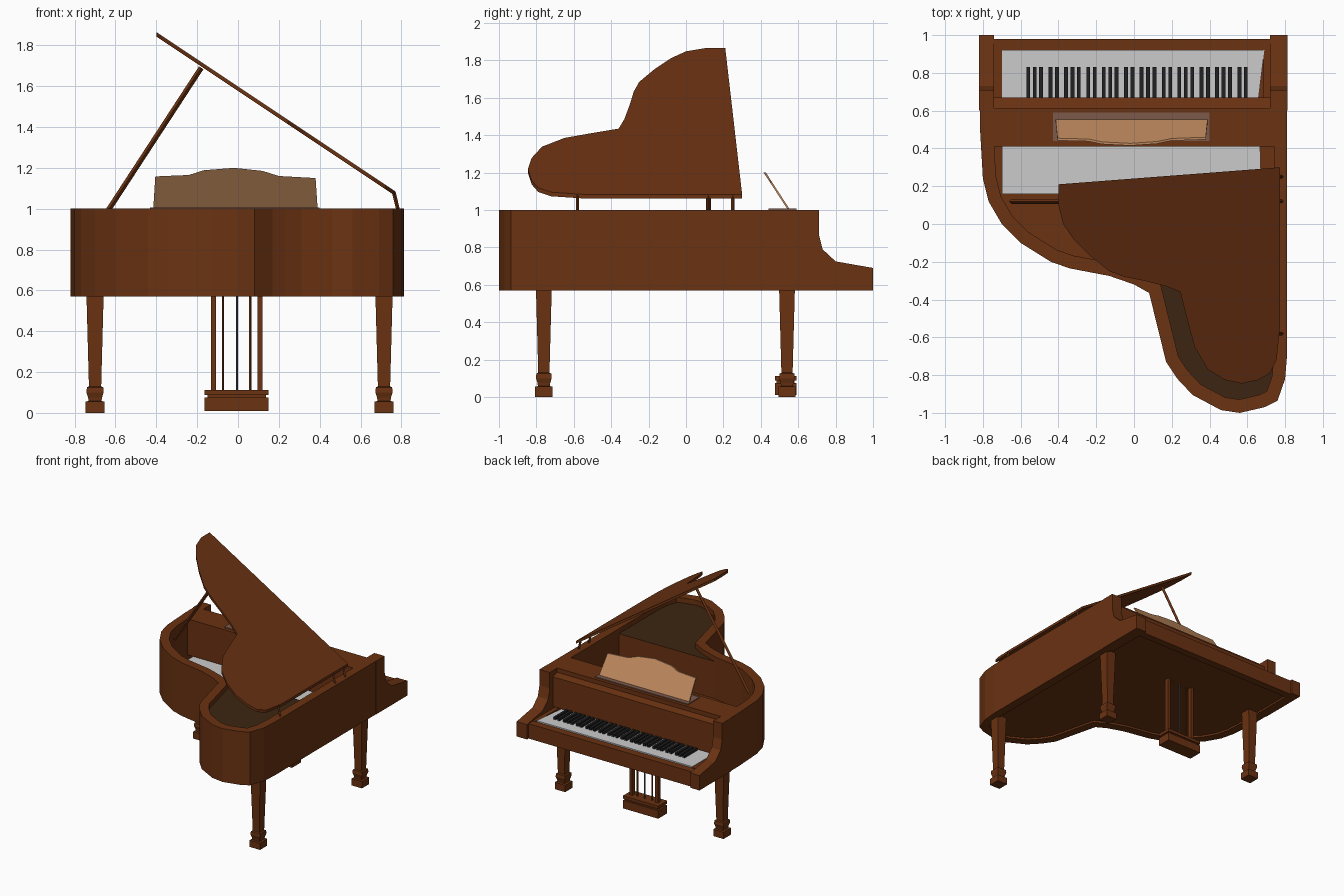
import bpy, bmesh
from mathutils import Vector, Matrix

if "Cube" in bpy.data.objects:
    bpy.data.objects.remove(bpy.data.objects["Cube"])


def material(name, rgb):
    m = bpy.data.materials.new(name)
    m.use_nodes = True
    m.diffuse_color = (*rgb, 1)
    bsdf = next(n for n in m.node_tree.nodes if n.type == "BSDF_PRINCIPLED")
    bsdf.inputs["Base Color"].default_value = (*rgb, 1)
    bsdf.inputs["Roughness"].default_value = 0.6
    return m


WOOD = material("red brown wood", (0.145, 0.032, 0.006))
DARK = material("dark soundboard", (0.045, 0.018, 0.006))
TAN = material("tan wood", (0.52, 0.25, 0.11))
TRAY = material("grey brown trim", (0.2, 0.1, 0.07))
IVORY = material("pale grey", (0.6, 0.6, 0.6))
BLACK = material("black", (0.015, 0.015, 0.015))
STEEL = material("dark steel", (0.08, 0.08, 0.09))


def finish(name, bm, *mats):
    bmesh.ops.recalc_face_normals(bm, faces=bm.faces[:])
    mesh = bpy.data.meshes.new(name)
    bm.to_mesh(mesh)
    bm.free()
    for m in mats:
        mesh.materials.append(m)
    ob = bpy.data.objects.new(name, mesh)
    bpy.context.collection.objects.link(ob)
    return ob


def prism(name, pts, lo, hi, mat, axis="z"):
    """Extrude a flat outline between lo and hi along an axis."""
    place = {"x": lambda a, b, h: (h, a, b),
             "y": lambda a, b, h: (a, h, b),
             "z": lambda a, b, h: (a, b, h)}[axis]
    bm = bmesh.new()
    rings = [[bm.verts.new(place(a, b, h)) for a, b in pts] for h in (lo, hi)]
    for ring in rings:
        bm.faces.new(ring)
    for i in range(len(pts)):
        j = (i + 1) % len(pts)
        bm.faces.new((rings[0][i], rings[0][j], rings[1][j], rings[1][i]))
    return finish(name, bm, mat)


def box(name, x0, x1, y0, y1, z0, z1, mat):
    return prism(name, [(x0, y0), (x1, y0), (x1, y1), (x0, y1)], z0, z1, mat)


def bar(name, p, q, r, mat, sides=4):
    p, q = Vector(p), Vector(q)
    turn = (q - p).to_track_quat("Z", "Y").to_matrix().to_4x4()
    bm = bmesh.new()
    bmesh.ops.create_cone(bm, cap_ends=True, segments=sides, radius1=r, radius2=r,
                          depth=(q - p).length,
                          matrix=Matrix.Translation((p + q) / 2) @ turn)
    return finish(name, bm, mat)


def square_loft(name, cx, cy, rings, mat):
    """Stack of squares given as (height, half width)."""
    bm = bmesh.new()
    loops = [[bm.verts.new((cx + sx * h, cy + sy * h, z))
              for sx, sy in ((-1, -1), (1, -1), (1, 1), (-1, 1))] for z, h in rings]
    bm.faces.new(loops[0])
    bm.faces.new(loops[-1])
    for a, b in zip(loops, loops[1:]):
        for i in range(4):
            j = (i + 1) % 4
            bm.faces.new((a[i], a[j], b[j], b[i]))
    return finish(name, bm, mat)


def inset_path(pts, t):
    """Offset an open path to its left by t with mitred corners."""
    pts = [Vector(p) for p in pts]
    out = []
    for i, p in enumerate(pts):
        d0 = (p - pts[i - 1]).normalized() if i else None
        d1 = (pts[i + 1] - p).normalized() if i + 1 < len(pts) else None
        d0, d1 = d0 or d1, d1 or d0
        n0, n1 = Vector((-d0.y, d0.x)), Vector((-d1.y, d1.x))
        m = (n0 + n1).normalized()
        out.append(tuple(p + m * (t / m.dot(n0))))
    return out


# Curved case rim
outer = [(-.815, .71), (-.815, .5), (-.8, .24), (-.77, .12), (-.7, 0), (-.6, -.1),
         (-.44, -.2), (-.34, -.235), (-.13, -.275), (0, -.32), (.08, -.365),
         (.17, -.73), (.23, -.82), (.31, -.905), (.46, -.985), (.56, -1),
         (.69, -.97), (.76, -.935), (.8, -.82), (.81, -.7), (.81, .71)]
inner = inset_path(outer, 0.07)
prism("case_rim", outer + inner[::-1], 0.57, 1.0, WOOD)

# Bottom board, slightly recessed
prism("bottom_board", inner + [(.74, .95), (-.745, .95)], 0.585, 0.66, WOOD)

# Raised tail soundboard: dark on top, wood on its walls
tail = [p for p in inner if p[1] < -.19]
sound = prism("tail_soundboard", tail + [(inner[-1][0], -.2)], 0.62, 0.96, WOOD)
sound.data.materials.append(DARK)
for f in sound.data.polygons:
    f.material_index = 1 if f.normal.z > 0.9 else 0

# Scooped key arms
arm = [(.6, .57), (1, .57), (1, .69), (.8, .725), (.73, .79), (.71, .87), (.71, 1), (.6, 1)]
prism("right_arm", arm, -.82, -.74, WOOD, "x")
prism("left_arm", arm, .72, .812, WOOD, "x")

# Keyboard and its surround
box("key_slip", -.74, .72, .92, .98, .57, .69, WOOD)
prism("white_keys", [(-.7, .16), (.675, .16), (.66, .67), (.69, .92), (-.7, .92)],
      .655, .7, IVORY)
for side, x0, x1 in (("right", -.745, -.7), ("left", .685, .73)):
    box(side + "_key_block", x0, x1, .62, .925, .62, .695, WOOD)
for octave in range(6):
    for k, dx in enumerate((0, .034, .068, .118, .152)):
        x = -.56 + octave * .2 + dx
        box(f"black_key_{octave}_{k}", x - .01, x + .01, .66, .83, .69, .72, BLACK)
prism("fallboard", [(.41, .71), (.67, .71), (.67, .95), (.615, .965), (.615, 1), (.41, 1)],
      -.75, .745, WOOD, "x")

# Music desk and tray
box("desk_tray", -.43, .4, .44, .59, .998, 1.007, TRAY)
desk = prism("music_desk", [(-.415, 1), (.39, 1), (.38, 1.15), (.2, 1.16), (.12, 1.185),
                            (-.02, 1.2), (-.17, 1.188), (-.24, 1.165), (-.405, 1.158)],
             .545, .557, TAN, "y")
for v in desk.data.vertices:
    v.co.y -= (v.co.z - 1) * .65

# Raised lid, sloping up from the straight side
lid = prism("lid", [(-.4, .21), (-.4, .1), (-.375, 0), (-.32, -.08), (-.23, -.17),
                    (-.13, -.25), (-.05, -.28), (.05, -.3), (.17, -.33), (.245, -.36),
                    (.28, -.5), (.32, -.65), (.39, -.77), (.48, -.825), (.57, -.845),
                    (.66, -.825), (.72, -.79), (.755, -.72), (.772, -.55), (.772, .3)],
            -.012, .01, WOOD)
for v in lid.data.vertices:
    v.co.z += 1.075 + (.77 - v.co.x) / 1.5

# Lid prop and hinge posts
bar("lid_prop", (-.65, .12, .97), (-.18, .12, 1.69), .013, WOOD)
for i, y in enumerate((-.58, .12, .25)):
    bar(f"hinge_post_{i}", (.785, y, .99), (.763, y, 1.08), .009, WOOD)

# Three tapered legs with collars and block feet
leg = [(0, .046), (.055, .046), (.058, .032), (.075, .034), (.1, .042), (.125, .04),
       (.13, .03), (.575, .042), (.6, .042)]
for name, x, y in (("right_back_leg", -.7, .54), ("left_back_leg", .715, .54),
                   ("tail_leg", .715, -.76)):
    square_loft(name, x, y, leg, WOOD)

# Pedal lyre
box("pedal_base", -.165, .15, .475, .59, .01, .075, WOOD)
box("pedal_base_top", -.15, .138, .485, .58, .07, .09, WOOD)
box("pedal_base_cap", -.165, .15, .475, .59, .088, .112, WOOD)
for x in (-.12, .108):
    box("lyre_post", x - .013, x + .013, .515, .55, .1, .6, WOOD)
for x, mat in ((-.073, WOOD), (-.005, STEEL), (.06, WOOD)):
    bar("pedal_rod", (x, .533, .1), (x, .533, .6), .006, mat, 6)
